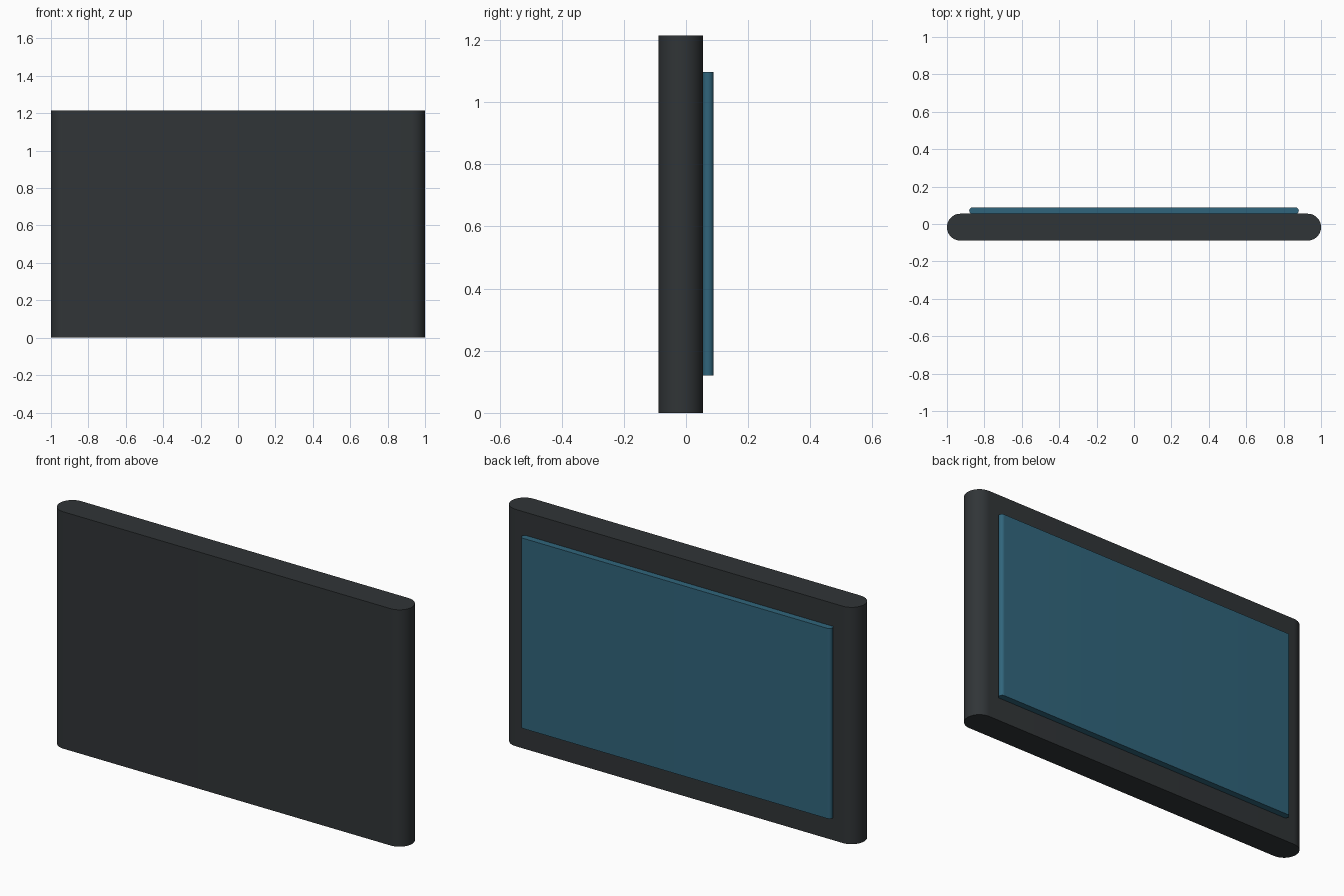
import bpy, bmesh
from math import sin, cos, pi

if "Cube" in bpy.data.objects:
    bpy.data.objects.remove(bpy.data.objects["Cube"])


def material(name, color):
    m = bpy.data.materials.new(name)
    m.diffuse_color = color
    m.use_nodes = True
    m.node_tree.nodes["Principled BSDF"].inputs["Base Color"].default_value = m.diffuse_color
    return m


def stadium_slab(name, half_width, y0, y1, z0, z1, mat, steps=24):
    """Upright slab whose plan outline has fully rounded left and right ends."""
    r, yc = (y1 - y0) / 2, (y0 + y1) / 2
    bm = bmesh.new()
    outline = []
    for side, start in ((1, -pi / 2), (-1, pi / 2)):
        for i in range(steps + 1):
            a = start + pi * i / steps
            outline.append(bm.verts.new((side * (half_width - r) + r * cos(a),
                                         yc + r * sin(a), z0)))
    base = bm.faces.new(outline)
    top = bmesh.ops.extrude_face_region(bm, geom=[base])["geom"]
    bmesh.ops.translate(bm, vec=(0, 0, z1 - z0),
                        verts=[v for v in top if isinstance(v, bmesh.types.BMVert)])
    bmesh.ops.recalc_face_normals(bm, faces=bm.faces)
    mesh = bpy.data.meshes.new(name)
    bm.to_mesh(mesh)
    bm.free()
    mesh.materials.append(mat)
    obj = bpy.data.objects.new(name, mesh)
    bpy.context.collection.objects.link(obj)
    bpy.ops.object.select_all(action='DESELECT')
    obj.select_set(True)
    bpy.context.view_layer.objects.active = obj
    bpy.ops.object.shade_smooth_by_angle(angle=pi / 6)
    return obj


dark = material("dark_casing", (0.03, 0.035, 0.038, 1))
blue = material("blue_screen", (0.03, 0.13, 0.2, 1))

# Rounded casing
stadium_slab("casing", 1.0, -0.0885, 0.055, 0.0, 1.215, dark)
# Raised screen panel on the back side, slightly sunk into the casing
stadium_slab("screen", 0.881, 0.053, 0.0885, 0.121, 1.097, blue)
